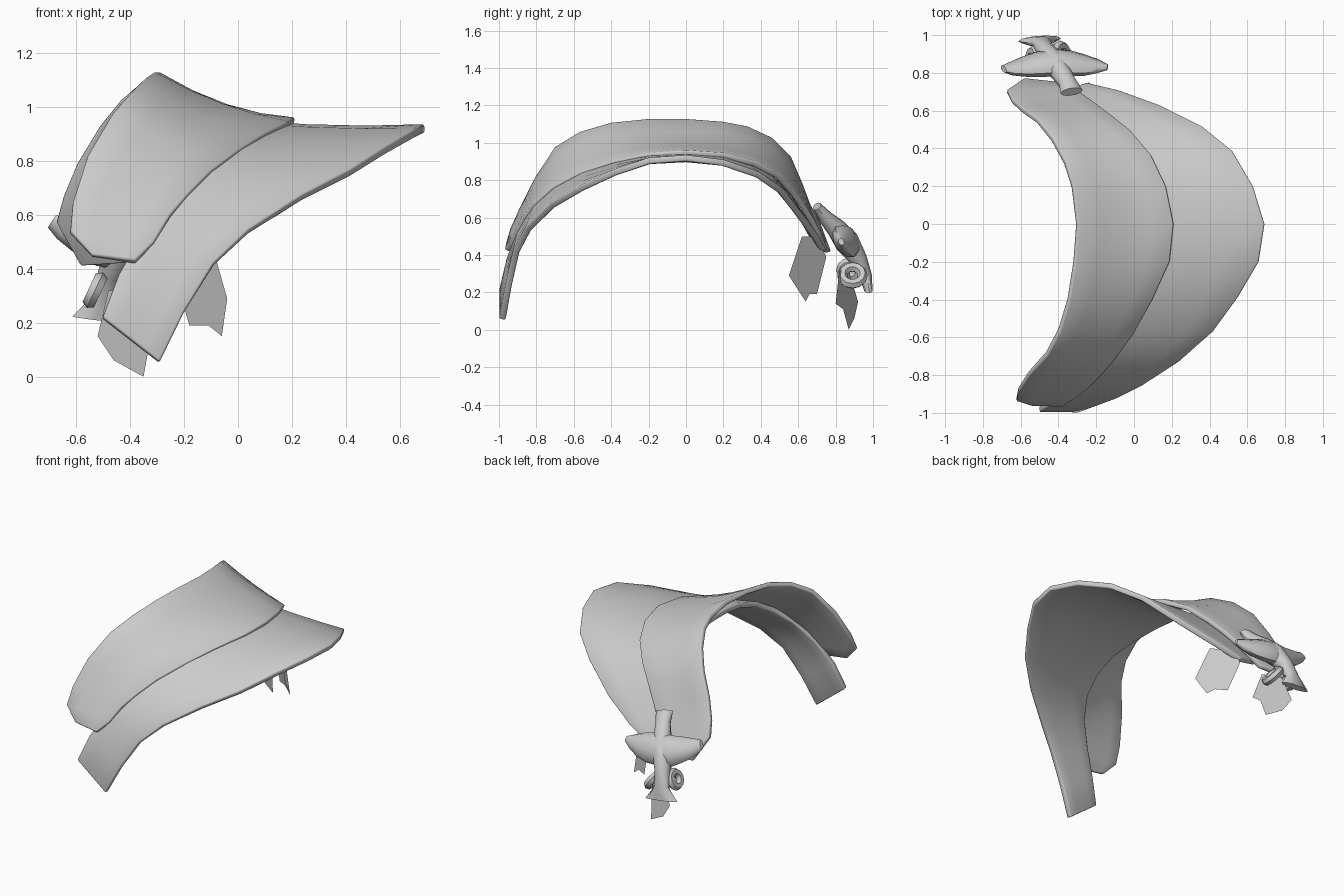
import bpy, math
from mathutils import Vector

if "Cube" in bpy.data.objects:
    bpy.data.objects.remove(bpy.data.objects["Cube"])

grey = bpy.data.materials.new("plain_grey")
grey.diffuse_color = (0.6, 0.6, 0.6, 1)
grey.use_nodes = True
grey.node_tree.nodes["Principled BSDF"].inputs["Base Color"].default_value = grey.diffuse_color


def make(name, verts, faces, bevel=0):
    mesh = bpy.data.meshes.new(name)
    mesh.from_pydata([tuple(v) for v in verts], [], faces)
    mesh.materials.append(grey)
    ob = bpy.data.objects.new(name, mesh)
    bpy.context.collection.objects.link(ob)
    bpy.context.view_layer.objects.active = ob
    ob.select_set(True)
    bpy.ops.object.mode_set(mode='EDIT')
    bpy.ops.mesh.select_all(action='SELECT')
    bpy.ops.mesh.normals_make_consistent(inside=False)
    bpy.ops.object.mode_set(mode='OBJECT')
    if bevel:
        mod = ob.modifiers.new("soft_rim", 'BEVEL')
        mod.width, mod.segments = bevel, 2
        mod.limit_method, mod.angle_limit = 'ANGLE', math.radians(50)
        bpy.ops.object.modifier_apply(modifier=mod.name)
    bpy.ops.object.shade_smooth_by_angle(angle=math.radians(50))
    ob.select_set(False)
    return ob


def plate(name, inner, outer, sag, thick, cols=5):
    """Curved shell lofted between two edge curves, with a hollowed section."""
    top, under, n = [], [], len(inner)
    for a, b in zip(inner, outer):
        a, b = Vector(a), Vector(b)
        for c in range(cols):
            t = c / (cols - 1)
            p = a.lerp(b, t)
            p.z -= 4 * sag * t * (1 - t) * max(0, 1 - abs(p.y) * 1.4)
            top.append(p)
    # Offset along the surface normal for the underside
    for r in range(n):
        for c in range(cols):
            du = top[min(r + 1, n - 1) * cols + c] - top[max(r - 1, 0) * cols + c]
            dv = top[r * cols + min(c + 1, cols - 1)] - top[r * cols + max(c - 1, 0)]
            under.append(top[r * cols + c] + du.cross(dv).normalized() * thick)
    m, faces = len(top), []
    for r in range(n - 1):
        for c in range(cols - 1):
            i = r * cols + c
            q = (i, i + 1, i + cols + 1, i + cols)
            faces += [q, tuple(m + k for k in reversed(q))]
    rim = [c for c in range(cols)]
    rim += [r * cols + cols - 1 for r in range(1, n)]
    rim += [(n - 1) * cols + c for c in range(cols - 2, -1, -1)]
    rim += [r * cols for r in range(n - 2, 0, -1)]
    for a, b in zip(rim, rim[1:] + rim[:1]):
        faces.append((a, b, m + b, m + a))
    return make(name, top + under, faces, .008)


def petal(name, rings, face_dir, sides=10):
    """Pillow-like arm; each ring is x, y, z, half width, half thickness."""
    pts = [Vector(r[:3]) for r in rings]
    verts, faces = [], []
    for i, r in enumerate(rings):
        along = (pts[min(i + 1, len(pts) - 1)] - pts[max(i - 1, 0)]).normalized()
        side = along.cross(face_dir).normalized()
        up = side.cross(along)
        for k in range(sides):
            a = 2 * math.pi * k / sides
            verts.append(pts[i] + side * (r[3] * math.cos(a)) + up * (r[4] * math.sin(a)))
    for i in range(len(rings) - 1):
        for k in range(sides):
            j = (k + 1) % sides
            faces.append((i * sides + k, i * sides + j, (i + 1) * sides + j, (i + 1) * sides + k))
    faces += [tuple(range(sides)), tuple(range(len(verts) - sides, len(verts)))]
    return make(name, verts, faces)


# Upper shell, listed from the front end over the arch to the back end
plate("upper_shell",
      [(-.54, -.965, .45), (-.62, -.94, .54), (-.61, -.89, .65), (-.555, -.805, .82),
       (-.46, -.7, .98), (-.39, -.57, 1.06), (-.34, -.4, 1.11), (-.31, -.2, 1.13),
       (-.295, 0, 1.13), (-.32, .2, 1.115), (-.36, .33, 1.09), (-.43, .46, 1.03),
       (-.51, .56, .93), (-.595, .62, .79), (-.645, .665, .67), (-.67, .715, .58),
       (-.58, .775, .42)],
      [(-.38, -.97, .432), (-.31, -.925, .5), (-.25, -.88, .6), (-.18, -.81, .68),
       (-.1, -.72, .76), (0, -.58, .835), (.1, -.4, .9), (.19, -.2, .945),
       (.21, 0, .96), (.17, .2, .945), (.09, .37, .9), (-.02, .5, .83),
       (-.12, .58, .74), (-.2, .64, .66), (-.27, .69, .58), (-.32, .72, .52),
       (-.4, .755, .43)],
      .035, .03)

# Lower shell tucked under the upper one
plate("lower_shell",
      [(-.5, -.998, .22), (-.44, -.96, .38), (-.35, -.9, .54), (-.25, -.81, .68),
       (-.18, -.69, .785), (-.15, -.55, .87), (-.14, -.38, .925), (-.16, -.2, .96),
       (-.18, 0, .975), (-.18, .2, .955), (-.2, .33, .91), (-.24, .45, .84),
       (-.29, .55, .74), (-.35, .63, .62), (-.42, .7, .49)],
      [(-.29, -.998, .055), (-.2, -.965, .24), (-.09, -.925, .42), (.04, -.86, .545),
       (.24, -.73, .675), (.42, -.57, .77), (.55, -.39, .855), (.66, -.2, .92),
       (.69, 0, .935), (.63, .2, .91), (.52, .39, .845), (.36, .52, .755),
       (.14, .63, .61), (-.08, .71, .5), (-.25, .75, .43)],
      .02, .034)

# Four-armed bow at the back end
out = Vector((0, .86, .52))
petal("bow_cross_arm",
      [(-.69, .82, .575, .03, .015), (-.65, .82, .55, .05, .03), (-.58, .83, .52, .075, .045),
       (-.5, .845, .49, .095, .055), (-.42, .855, .48, .1, .065), (-.33, .85, .47, .095, .055),
       (-.26, .84, .465, .08, .045), (-.19, .835, .465, .05, .03),
       (-.14, .83, .47, .02, .015)], out)
petal("bow_long_arm",
      [(-.33, .7, .66, .06, .025), (-.35, .745, .6, .05, .04), (-.39, .805, .54, .055, .055),
       (-.43, .86, .47, .065, .07), (-.47, .92, .38, .05, .05),
       (-.49, .96, .29, .05, .035), (-.5, .975, .21, .115, .022)], out)

# Small loops behind the bow, turned nearly edge-on
for x, y, z, tilt, size, label in ((-.39, .89, .29, 55, .055, "right"),
                                   (-.53, .875, .32, 115, .045, "left")):
    bpy.ops.mesh.primitive_torus_add(location=(x, y, z), rotation=(0, math.radians(tilt), 0),
                                     major_radius=size, minor_radius=.027,
                                     major_segments=12, minor_segments=6)
    loop = bpy.context.object
    loop.name = "bow_loop_" + label
    loop.data.materials.append(grey)
    bpy.ops.object.shade_smooth_by_angle()
    loop.select_set(False)

# Thin hanging ribbon tails with jagged ends
make("ribbon_tail_inner",
     [(-.04, .55, .29), (-.06, .64, .15), (-.11, .66, .19), (-.18, .7, .19),
      (-.24, .75, .39), (-.24, .7, .5), (-.1, .62, .5)], [tuple(range(7))])
make("ribbon_tail_outer",
     [(-.35, .87, 0), (-.46, .9, .06), (-.52, .92, .15), (-.48, .87, .32),
      (-.36, .82, .32), (-.3, .8, .14), (-.33, .84, .11)], [tuple(range(7))])
